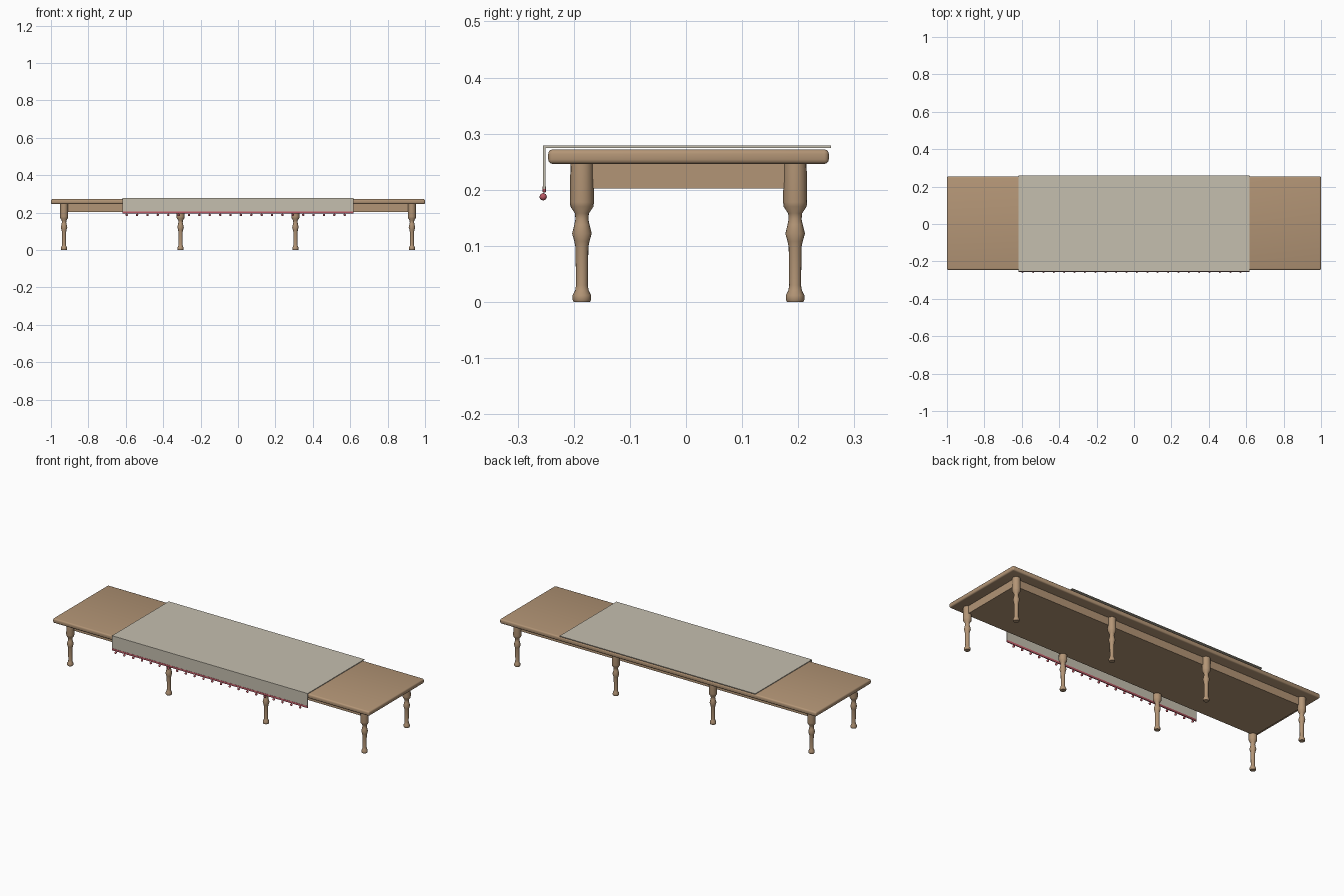
import bpy, bmesh, math

if "Cube" in bpy.data.objects:
    bpy.data.objects.remove(bpy.data.objects["Cube"])

YC = 0.0045  # table centre in y (the cloth overhangs the front)


def material(name, rgb):
    m = bpy.data.materials.new(name)
    m.diffuse_color = (*rgb, 1)
    m.use_nodes = True
    m.node_tree.nodes["Principled BSDF"].inputs["Base Color"].default_value = m.diffuse_color
    return m


WOOD = material("wood", (0.45, 0.30, 0.18))
LINEN = material("linen", (0.56, 0.52, 0.43))
ROSE = material("rose", (0.50, 0.10, 0.13))


def finish(name, bm, mat, smooth=True):
    mesh = bpy.data.meshes.new(name)
    bm.to_mesh(mesh)
    bm.free()
    mesh.materials.append(mat)
    ob = bpy.data.objects.new(name, mesh)
    bpy.context.collection.objects.link(ob)
    if smooth:
        bpy.ops.object.select_all(action='DESELECT')
        ob.select_set(True)
        bpy.context.view_layer.objects.active = ob
        bpy.ops.object.shade_smooth_by_angle(angle=math.radians(40))
    return ob


def box(name, lo, hi, mat, bevel=0, segments=3):
    bm = bmesh.new()
    bmesh.ops.create_cube(bm, size=1)
    for v in bm.verts:
        v.co = [(a + b) / 2 + c * (b - a) for a, b, c in zip(lo, hi, v.co)]
    if bevel:
        bmesh.ops.bevel(bm, geom=bm.edges[:], offset=bevel, segments=segments,
                        profile=0.5, affect='EDGES')
    return finish(name, bm, mat, smooth=bevel > 0)


def turned(name, profile, x, y, mat, sides=16):
    # rings of the (radius, z) profile, joined by quads and capped
    bm = bmesh.new()
    rings = [[bm.verts.new((x + r * math.cos(2 * math.pi * i / sides),
                            y + r * math.sin(2 * math.pi * i / sides), z))
              for i in range(sides)] for r, z in profile]
    for a, b in zip(rings, rings[1:]):
        for i in range(sides):
            j = (i + 1) % sides
            bm.faces.new((a[i], a[j], b[j], b[i]))
    bm.faces.new(rings[0][::-1])
    bm.faces.new(rings[-1])
    return finish(name, bm, mat)


# Table top with rounded edges, and the solid apron below it
box("table_top", (-1, YC - 0.25, 0.246), (1, YC + 0.25, 0.272), WOOD, 0.008)
box("apron", (-0.938, YC - 0.188, 0.202), (0.938, YC + 0.188, 0.248), WOOD)

# Eight turned legs
LEG = [(0.0145, 0), (0.0165, 0.004), (0.0165, 0.012), (0.012, 0.021),
       (0.0105, 0.03), (0.0115, 0.098), (0.0135, 0.108), (0.0175, 0.122),
       (0.0135, 0.138), (0.0115, 0.148), (0.0125, 0.158), (0.0205, 0.17),
       (0.0215, 0.178), (0.0205, 0.247)]
for side, label in ((-1, "front"), (1, "back")):
    for n, x in enumerate((-0.93, -0.307, 0.307, 0.93), 1):
        turned(f"{label}_leg_{n}", LEG, x, YC + side * 0.19, WOOD)

# Table cloth: L-shaped sheet over the top and down the front
W = 0.618
section = [(0.258, 0.2785), (-0.2545, 0.2785), (-0.2545, 0.201),
           (-0.2505, 0.201), (-0.2505, 0.2745), (0.258, 0.2745)]
bm = bmesh.new()
left, right = ([bm.verts.new((x, y, z)) for y, z in section] for x in (-W, W))
for i in range(6):
    j = (i + 1) % 6
    bm.faces.new((left[i], left[j], right[j], right[i]))
bm.faces.new(left)
bm.faces.new(right[::-1])
bmesh.ops.recalc_face_normals(bm, faces=bm.faces[:])
finish("table_cloth", bm, LINEN, smooth=False)

# Trim along the hem with a row of hanging beads
box("hem_trim", (-W, -0.2558, 0.195), (W, -0.2495, 0.207), ROSE, 0.002, 2)
bm = bmesh.new()
for i in range(22):
    made = bmesh.ops.create_uvsphere(bm, u_segments=12, v_segments=8, radius=0.0065)
    bmesh.ops.translate(bm, verts=made["verts"],
                        vec=(-0.595 + i * 0.0555, -0.2545, 0.1875))
finish("hem_beads", bm, ROSE)
